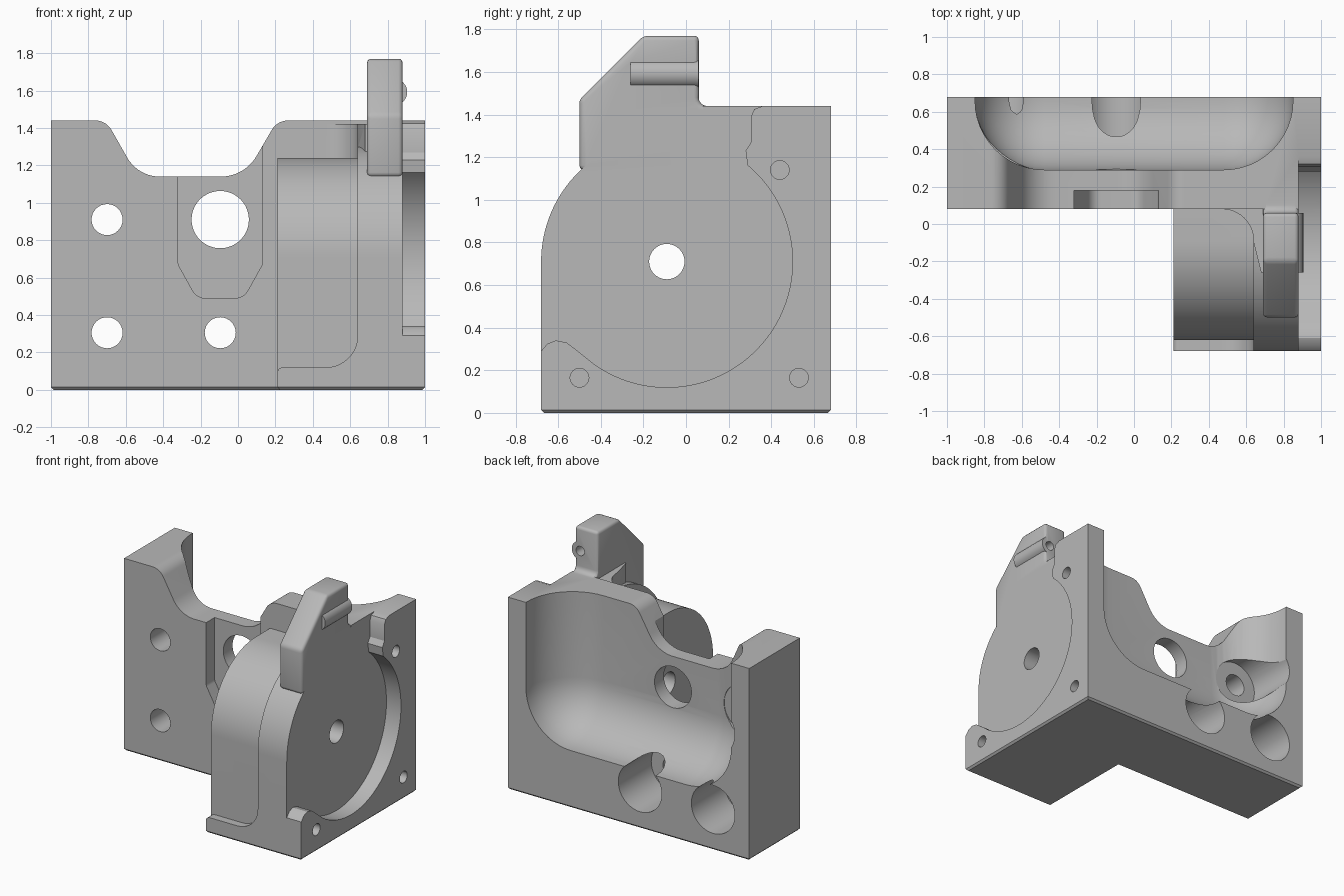
import bpy, bmesh, math
from mathutils import Vector

old = bpy.data.objects.get("Cube")
if old:
    bpy.data.objects.remove(old, do_unlink=True)

grey = bpy.data.materials.new("plain_grey")
grey.use_nodes = True
COLOUR = (0.48, 0.48, 0.48, 1)
grey.diffuse_color = COLOUR
grey.node_tree.nodes["Principled BSDF"].inputs["Base Color"].default_value = COLOUR


def make(name, bm):
    bmesh.ops.recalc_face_normals(bm, faces=bm.faces)
    mesh = bpy.data.meshes.new(name)
    bm.to_mesh(mesh)
    bm.free()
    mesh.materials.append(grey)
    ob = bpy.data.objects.new(name, mesh)
    bpy.context.collection.objects.link(ob)
    return ob


def rounded(points, steps=10):
    """Outline whose corners (u, v, radius) are turned into arcs."""
    out = []
    for i, p in enumerate(points):
        c = Vector(p[:2])
        if len(p) == 2:
            out.append(c)
            continue
        a = (Vector(points[i - 1][:2]) - c).normalized()
        b = (Vector(points[(i + 1) % len(points)][:2]) - c).normalized()
        half = a.angle(b) / 2
        centre = c + (a + b).normalized() * p[2] / math.sin(half)
        start = c + a * p[2] / math.tan(half) - centre
        sweep = math.pi - 2 * half
        end = c + b * p[2] / math.tan(half) - centre
        sign = 1 if start.x * end.y - start.y * end.x > 0 else -1
        for k in range(steps + 1):
            t = sign * sweep * k / steps
            out.append(centre + Vector((start.x * math.cos(t) - start.y * math.sin(t),
                                        start.x * math.sin(t) + start.y * math.cos(t))))
    return out


def prism(name, axis, outline, lo, hi, bevel=0):
    """Extrude an outline along an axis from lo to hi."""
    place = {"x": lambda u, v, w: (w, u, v),
             "y": lambda u, v, w: (u, w, v),
             "z": lambda u, v, w: (u, v, w)}[axis]
    bm = bmesh.new()
    rings = [[bm.verts.new(place(u, v, w)) for u, v in outline] for w in (lo, hi)]
    for ring in rings:
        bm.faces.new(ring)
    n = len(outline)
    for i in range(n):
        j = (i + 1) % n
        bm.faces.new((rings[0][i], rings[0][j], rings[1][j], rings[1][i]))
    if bevel:
        bmesh.ops.recalc_face_normals(bm, faces=bm.faces)
        sharp = [e for e in bm.edges if e.calc_face_angle(0) > 0.6]
        bmesh.ops.bevel(bm, geom=sharp, offset=bevel, segments=3, profile=0.5, affect="EDGES")
    return make(name, bm)


def arc(u, v, r, start=0, end=360, steps=64):
    return [(u + r * math.cos(math.radians(start + (end - start) * k / steps)),
             v + r * math.sin(math.radians(start + (end - start) * k / steps)))
            for k in range(steps + (end - start < 360))]


def combine(body, tool, operation):
    mod = body.modifiers.new(operation.lower(), "BOOLEAN")
    mod.operation, mod.solver, mod.object = operation, "EXACT", tool
    bpy.context.view_layer.objects.active = body
    bpy.ops.object.modifier_apply(modifier=mod.name)
    bpy.data.objects.remove(tool, do_unlink=True)


def add(*args, **kw):
    combine(body, prism(*args, **kw), "UNION")


def cut(axis, outline, lo, hi):
    combine(body, prism("cutter", axis, outline, lo, hi), "DIFFERENCE")


# Back block with a dipped top
body = prism("housing_body", "y", rounded([
    (-1, 0), (1, 0), (1, 1.44), (0.21, 1.44, 0.1), (0.035, 1.14, 0.22),
    (-0.535, 1.14, 0.2), (-0.705, 1.44, 0.1), (-1, 1.44)]), 0.08, 0.68)

# Side flange, drum, web and foot
add("flange", "x", rounded([(0.12, 0), (-0.68, 0), (-0.68, 1.3, 0.59), (0.12, 1.3)], 32), 0.64, 1)
add("drum", "x", rounded([(0.12, 0.02), (-0.62, 0.02), (-0.62, 1.24, 0.53), (0.12, 1.24)], 32), 0.21, 0.7)
add("web", "z", rounded([(0.88, 0.12), (0.46, 0.12), (0.46, 0.08), (0.64, 0.08, 0.17),
                         (0.64, -0.1), (0.68, -0.26), (0.88, -0.26)]), 0.6, 1.42)
add("foot", "y", rounded([(0.21, 0), (0.75, 0), (0.75, 0.4), (0.64, 0.4),
                          (0.64, 0.12, 0.17), (0.21, 0.12, 0.03)]), -0.68, 0.12)

# Rounded pocket open to the back and top
bm = bmesh.new()
bmesh.ops.create_cube(bm, size=1)
for v in bm.verts:
    v.co = (v.co.x * 1.7, 0.29 if v.co.y < 0 else 2, 0.43 if v.co.z < 0 else 3)
bmesh.ops.bevel(bm, geom=bm.edges[:], offset=0.37, segments=12, profile=0.5, affect="EDGES")
combine(body, make("pocket_cutter", bm), "DIFFERENCE")

# Shallow recess in the front wall
cut("y", rounded([(-0.32, 1.6), (-0.32, 0.67, 0.05), (-0.22, 0.49, 0.08),
                  (0.03, 0.49, 0.08), (0.13, 0.67, 0.05), (0.13, 1.6)]), 0, 0.18)

# Screw holes with counterbores, and the large central hole
for x, z in ((-0.7, 0.305), (-0.095, 0.305), (-0.7, 0.91)):
    cut("y", arc(x, z, 0.083, steps=32), -0.1, 0.8)
    cut("y", arc(x, z, 0.18, steps=48), 0.29, 0.8)
cut("y", arc(-0.095, 0.91, 0.153), -0.1, 0.8)

# Round recess in the side, leaving an ear at the lower front
ear = [(-0.69, 0.24), (-0.68, 0.29), (-0.65, 0.325), (-0.61, 0.34), (-0.56, 0.33), (-0.52, 0.3)]
top_step = [(0.28, 1.23), (0.305, 1.27), (0.305, 1.39), (0.32, 1.425), (0.36, 1.44), (0.36, 2)]
cut("x", ear + arc(-0.09, 0.71, 0.59, 235, 410) + top_step + [(-1, 2), (-1, 0.24)], 0.88, 1.2)

# Lever arm and its round rib
add("arm", "x", rounded([(-0.5, 1.14), (-0.5, 1.47), (-0.2, 1.77), (0.06, 1.77),
                         (0.06, 1.44, 0.04), (0.14, 1.44), (0.14, 1.14)], 5), 0.69, 0.88, bevel=0.022)
add("rib", "y", arc(0.835, 1.592, 0.07, steps=32), -0.26, 0.059)

# Shaft bore, side screw holes and rib hole
cut("x", arc(-0.09, 0.71, 0.083, steps=40), 0, 1.2)
for y, z in ((0.44, 1.14), (-0.5, 0.165), (0.53, 0.165)):
    cut("x", arc(y, z, 0.044, steps=24), 0.87, 1.2)
cut("y", arc(0.835, 1.592, 0.035, steps=20), -0.15, 0.2)

# Chamfer around the underside
bm = bmesh.new()
bm.from_mesh(body.data)
bmesh.ops.remove_doubles(bm, verts=bm.verts, dist=0.0001)
rim = [e for e in bm.edges if all(v.co.z < 0.001 for v in e.verts)
       and len(e.link_faces) == 2 and e.calc_face_angle(0) > 0.6]
bmesh.ops.bevel(bm, geom=rim, offset=0.014, segments=1, affect="EDGES")
bm.to_mesh(body.data)
bm.free()

body.data.materials.clear()
body.data.materials.append(grey)
for p in body.data.polygons:
    p.material_index = 0
bpy.ops.object.select_all(action="DESELECT")
body.select_set(True)
bpy.context.view_layer.objects.active = body
bpy.ops.object.shade_smooth_by_angle(angle=math.radians(30))
